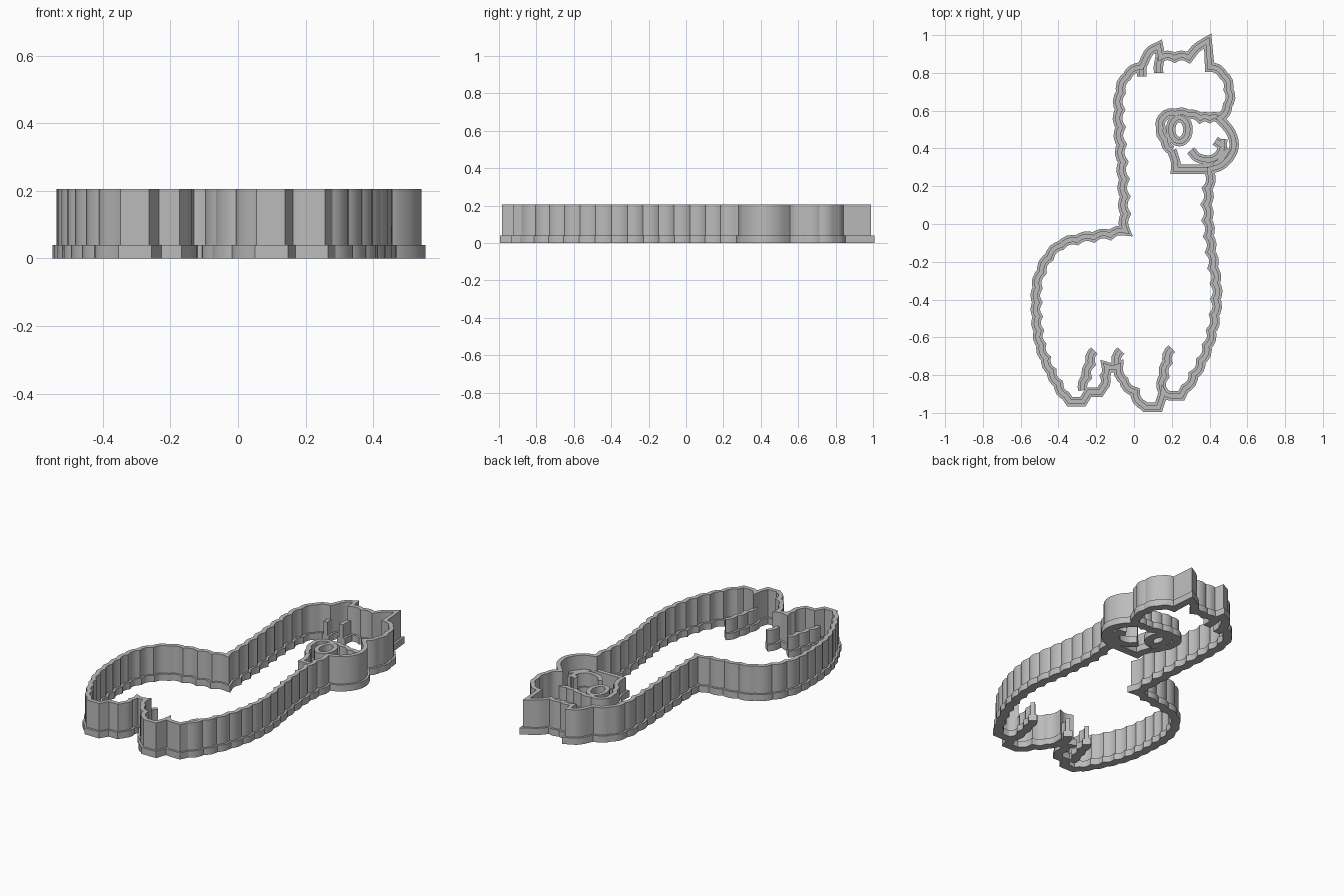
import bpy, bmesh, math
from mathutils import Vector

cube = bpy.data.objects.get("Cube")
if cube:
    bpy.data.objects.remove(cube, do_unlink=True)

FLANGE_W, FLANGE_H, WALL_W = 0.05, 0.04, 0.025
TALL, LOW = 0.205, 0.12

grey = bpy.data.materials.new("plain grey")
grey.use_nodes = True
grey.diffuse_color = (0.5, 0.5, 0.5, 1)
grey.node_tree.nodes["Principled BSDF"].inputs["Base Color"].default_value = grey.diffuse_color


def line(*pts):
    """Straight pieces; coordinates are in hundredths."""
    return [Vector(p) / 100 for p in pts]


def curve(*pts, steps=6):
    """Smooth curve through the points."""
    p = line(*pts)
    p = [p[0] * 2 - p[1]] + p + [p[-1] * 2 - p[-2]]
    out = []
    for a, b, c, d in zip(p, p[1:], p[2:], p[3:]):
        for i in range(steps):
            t = i / steps
            out.append(b + (c - a) * t / 2 + (a * 2 - b * 5 + c * 4 - d) * t**2 / 2
                       + (b * 3 - a - c * 3 + d) * t**3 / 2)
    return out + [p[-2]]


def fluff(count, *pts, bulge=0.17):
    """Scalloped wool: equal arcs bulging to the left of travel."""
    path = curve(*pts, steps=12)
    dist = [0]
    for a, b in zip(path, path[1:]):
        dist.append(dist[-1] + (b - a).length)

    def at(s):
        for i in range(len(path) - 1):
            if s <= dist[i + 1]:
                return path[i].lerp(path[i + 1], (s - dist[i]) / (dist[i + 1] - dist[i]))
        return path[-1]

    knots = [at(dist[-1] * i / count) for i in range(count + 1)]
    out = []
    for a, b in zip(knots, knots[1:]):
        side = Vector((a.y - b.y, b.x - a.x))
        for t in (0, 0.2, 0.5, 0.8):
            out.append(a.lerp(b, t) + side * bulge * 4 * t * (1 - t))
    return out + [knots[-1]]


def ribbon(name, pieces, height, closed=False):
    """Sweep the stepped flange-and-wall section along a path."""
    path = []
    for p in (q for piece in pieces for q in piece):
        if not path or (p - path[-1]).length > 0.004:
            path.append(p)
    if closed and (path[0] - path[-1]).length < 0.004:
        path.pop()
    f, w = FLANGE_W / 2, WALL_W / 2
    section = [(-f, 0), (f, 0), (f, FLANGE_H), (w, FLANGE_H), (w, height),
               (-w, height), (-w, FLANGE_H), (-f, FLANGE_H)]
    bm = bmesh.new()
    rings, n = [], len(path)
    for i, p in enumerate(path):
        before = path[i - 1] if i or closed else p * 2 - path[1]
        after = path[(i + 1) % n] if i < n - 1 or closed else p * 2 - path[i - 1]
        d0, d1 = (p - before).normalized(), (after - p).normalized()
        n0, n1 = Vector((-d0.y, d0.x)), Vector((-d1.y, d1.x))
        mid = n0 + n1
        mid = mid.normalized() if mid.length > 0.01 else n0
        mid *= min(1.7, 1 / max(mid.dot(n0), 0.1))
        rings.append([bm.verts.new((p.x + mid.x * o, p.y + mid.y * o, z)) for o, z in section])
    pairs = list(zip(rings, rings[1:])) + ([(rings[-1], rings[0])] if closed else [])
    for r, s in pairs:
        for k in range(len(section)):
            j = (k + 1) % len(section)
            bm.faces.new((r[k], r[j], s[j], s[k]))
    if not closed:
        bm.faces.new(rings[0])
        bm.faces.new(rings[-1])
    bmesh.ops.recalc_face_normals(bm, faces=bm.faces)
    mesh = bpy.data.meshes.new(name)
    bm.to_mesh(mesh)
    bm.free()
    mesh.materials.append(grey)
    obj = bpy.data.objects.new(name, mesh)
    bpy.context.collection.objects.link(obj)
    bpy.ops.object.select_all(action="DESELECT")
    obj.select_set(True)
    bpy.context.view_layer.objects.active = obj
    bpy.ops.object.shade_smooth_by_angle(angle=math.radians(30))


# Outer cutting wall, clockwise from the base of the neck
ribbon("outline_wall", [
    fluff(10, (-4, -4), (-5, 24), (-7, 50), (-7, 69), (-3, 79), (4, 83)),       # neck back
    curve((4, 83), (8, 91), (13, 94)), line((14, 89)),                          # far ear
    fluff(2, (14, 88), (29, 88)),                                               # crown
    curve((29, 88), (33, 93), (39, 97)), line((40, 84)),                        # near ear
    fluff(4, (40, 83), (48, 78), (50, 70), (49, 61), (45, 56)),                 # cheek wool
    curve((45, 56), (51, 49), (53, 42), (51, 36), (46, 31), (40, 29)),          # muzzle
    fluff(14, (40, 27), (38, 11), (40, -13), (43, -34), (42, -50), (38, -66),
          (33, -77), (27, -87)),                                                # chest
    line((25, -91), (19, -91)),
    fluff(1, (19, -91), (15, -87)),
    line((15, -91), (13, -97), (6, -97)),                                       # front feet
    fluff(3, (5, -96), (0, -88), (-6, -82), (-8, -75)),
    fluff(1, (-8, -75), (-15, -75)),
    fluff(2, (-15, -75), (-16, -86)),
    line((-18, -89), (-24, -89), (-27, -94), (-34, -94)),                       # hind feet
    fluff(8, (-36, -91), (-43, -79), (-49, -64), (-51, -48), (-51, -34)),       # rump
    fluff(7, (-51, -34), (-47, -21), (-38, -11), (-26, -8), (-13, -6), (-4, -4)),
], TALL, closed=True)

# Lower imprint lines
ribbon("far_ear_line", [curve((4, 83), (4, 78))], LOW)
ribbon("near_ear_line", [curve((14, 89), (13, 84), (13, 80))], LOW)
ribbon("hind_leg_line", [fluff(3, (-27, -88), (-24, -78), (-21, -67))], LOW)
ribbon("belly_line", [fluff(1, (-9, -75), (-7, -67))], LOW)
ribbon("front_leg_line", [fluff(3, (15, -88), (17, -76), (20, -66))], LOW)
ribbon("fringe_line", [
    fluff(6, (20, 39), (16, 46), (14, 54), (18, 58), (27, 58), (35, 56)),
    fluff(2, (35, 56), (45, 56))], LOW)
ribbon("jaw_line", [curve((20, 39), (22, 33), (22, 29), steps=3),
                    curve((22, 29), (30, 29), (40, 29))], LOW)
ribbon("mouth_line", [curve((30, 39), (34, 35), (41, 34), (46, 38), (47, 45))], LOW)
ribbon("nose_line", [curve((43, 44), (46, 42))], LOW)
ribbon("lip_line", [curve((42, 31), (46, 34), (50, 40))], LOW)

# Eye ring with an open oval centre
ribbon("eye_ring", [[Vector((0.24 + 0.046 * math.cos(a), 0.50 + 0.064 * math.sin(a)))
                     for a in (math.tau * i / 24 for i in range(24))]], LOW, closed=True)
